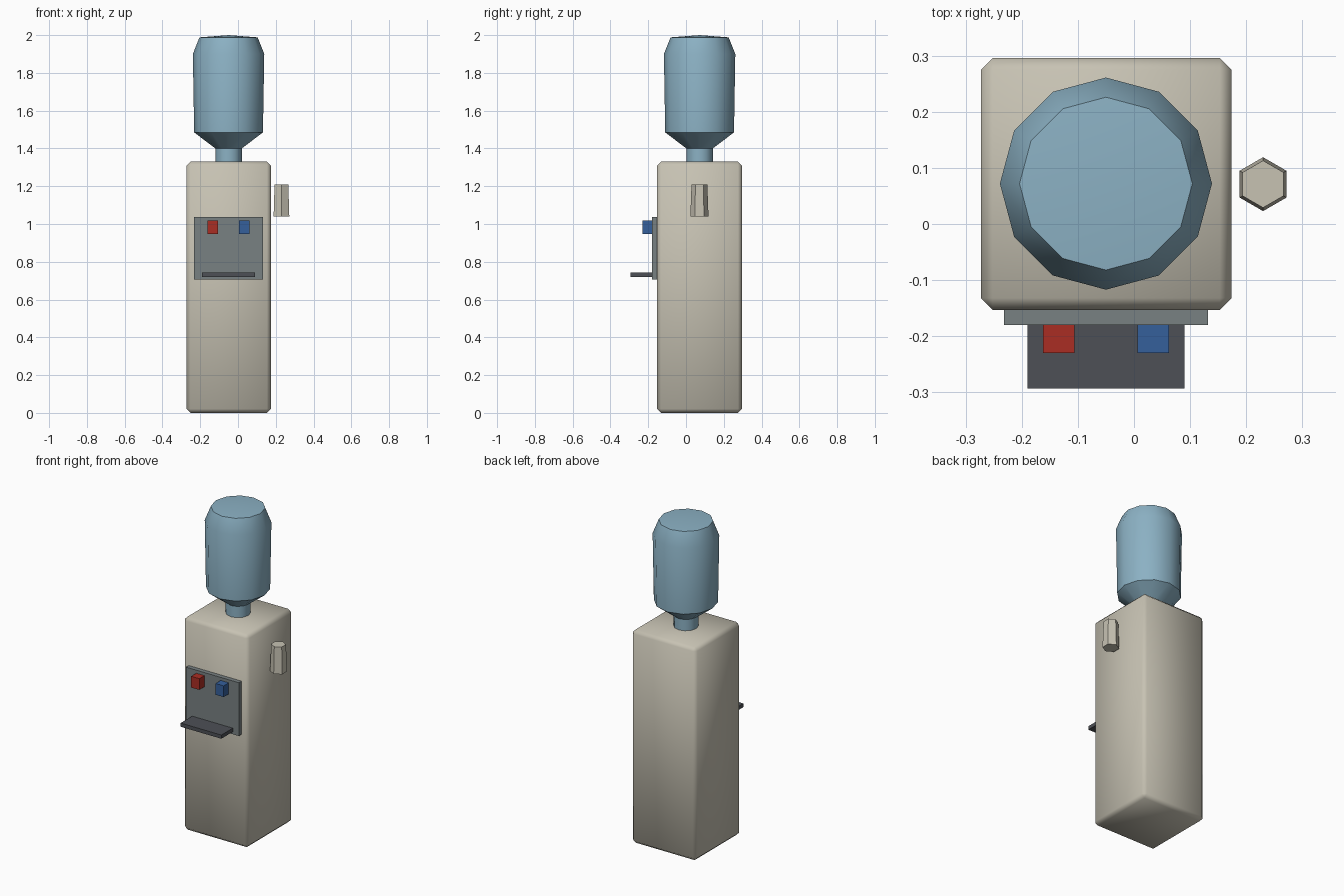
import bpy, bmesh, math

if "Cube" in bpy.data.objects:
    bpy.data.objects.remove(bpy.data.objects["Cube"])


def material(name, rgb):
    m = bpy.data.materials.new(name)
    m.diffuse_color = (*rgb, 1)
    m.use_nodes = True
    m.node_tree.nodes["Principled BSDF"].inputs["Base Color"].default_value = m.diffuse_color
    return m


beige = material("warm beige", (0.57, 0.54, 0.45))
water = material("water blue", (0.26, 0.44, 0.55))
grey = material("panel grey", (0.19, 0.22, 0.225))
dark = material("dark grey", (0.075, 0.08, 0.093))
red = material("hot red", (0.40, 0.027, 0.017))
blue = material("cold blue", (0.035, 0.115, 0.33))


def finish(name, bm, mat, angle=None):
    bmesh.ops.recalc_face_normals(bm, faces=bm.faces)
    mesh = bpy.data.meshes.new(name)
    bm.to_mesh(mesh)
    bm.free()
    mesh.materials.append(mat)
    ob = bpy.data.objects.new(name, mesh)
    bpy.context.collection.objects.link(ob)
    if angle:
        bpy.ops.object.select_all(action='DESELECT')
        ob.select_set(True)
        bpy.context.view_layer.objects.active = ob
        bpy.ops.object.shade_smooth_by_angle(angle=math.radians(angle))
    return ob


def box(name, x, y, z, mat, bevel=0):
    bm = bmesh.new()
    bmesh.ops.create_cube(bm, size=1)
    for v in bm.verts:
        v.co = [(r[0] + r[1]) / 2 + c * (r[1] - r[0]) for c, r in zip(v.co, (x, y, z))]
    if bevel:
        bmesh.ops.bevel(bm, geom=bm.edges[:], offset=bevel, segments=1, affect='EDGES')
    return finish(name, bm, mat, 50 if bevel else None)


def lathe(name, centre, profile, sides, mat, turn=0, tip=None, angle=None):
    """Stack of polygon rings (radius, z), with an optional raised centre on top."""
    bm = bmesh.new()
    rings = []
    for r, z in profile:
        a = [turn + math.tau * i / sides for i in range(sides)]
        rings.append([bm.verts.new((centre[0] + r * math.cos(t),
                                    centre[1] + r * math.sin(t), z)) for t in a])
    for lo, hi in zip(rings, rings[1:]):
        for i in range(sides):
            j = (i + 1) % sides
            bm.faces.new((lo[i], lo[j], hi[j], hi[i]))
    bm.faces.new(rings[0])
    top = bm.faces.new(rings[-1])
    if tip:
        v = bmesh.ops.poke(bm, faces=[top])['verts'][0]
        v.co.z = tip
    return finish(name, bm, mat, angle)


# cabinet with chamfered edges
box("cabinet", (-0.273, 0.174), (-0.153, 0.296), (0, 1.33), beige, 0.021)

# upturned water bottle
lathe("bottle", (-0.05, 0.072),
      [(0.07, 1.32), (0.07, 1.40), (0.182, 1.485), (0.189, 1.90), (0.154, 1.988)],
      12, water, tip=2.0, angle=40)

# dispenser panel, drip tray and taps
box("panel", (-0.232, 0.132), (-0.18, -0.15), (0.705, 1.037), grey)
box("drip_tray", (-0.19, 0.09), (-0.293, -0.175), (0.72, 0.743), dark)
for name, x, mat in (("hot_tap", -0.134, red), ("cold_tap", 0.034, blue)):
    box(name, (x - 0.028, x + 0.028), (-0.23, -0.175), (0.948, 1.018), mat)

# cup stack at the side
lathe("cup_stack", (0.23, 0.071), [(0.048, 1.04), (0.042, 1.208)],
      6, beige, turn=math.pi / 2)
